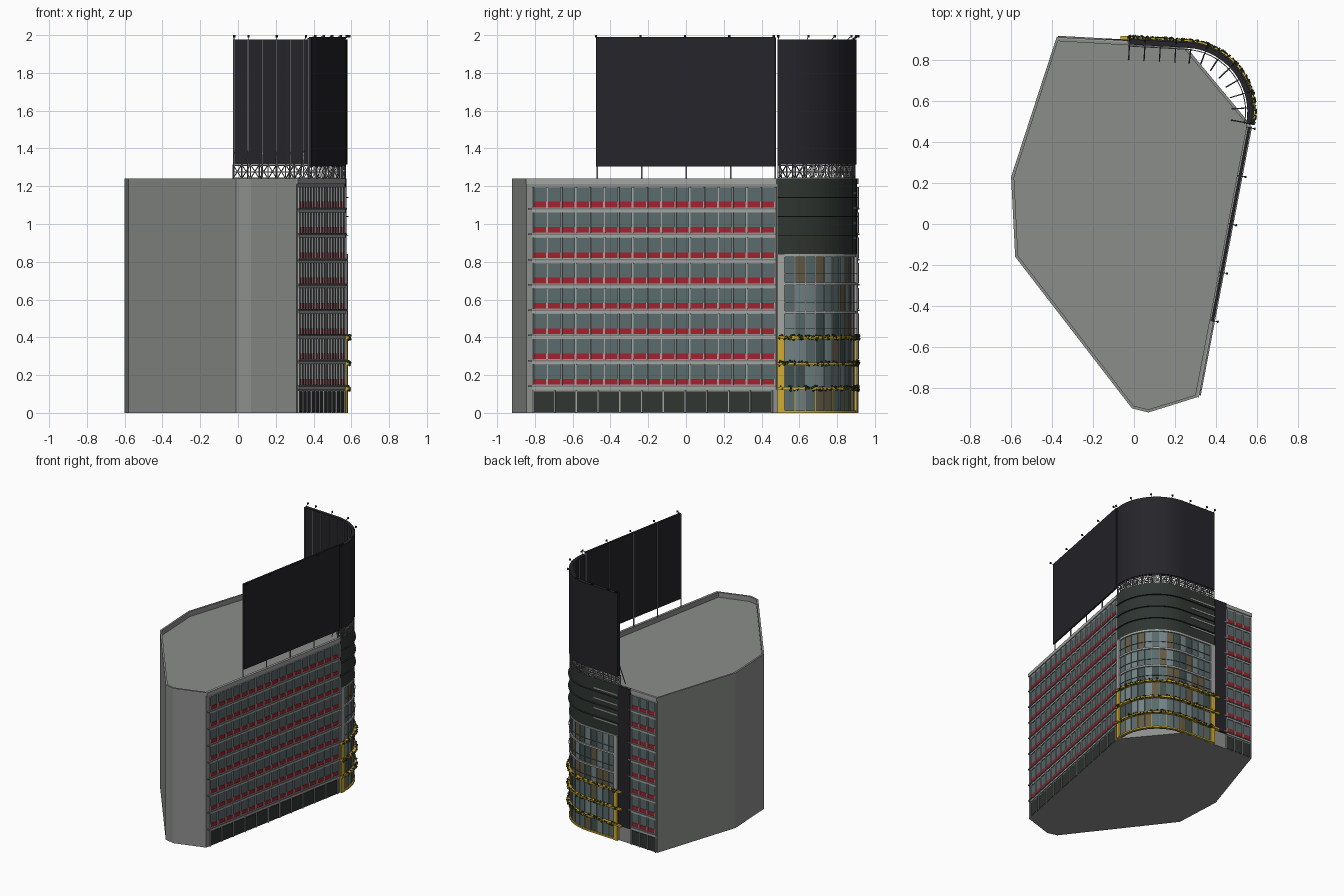
import bpy, bmesh, math, random
from mathutils import Vector

if "Cube" in bpy.data.objects:
    bpy.data.objects.remove(bpy.data.objects["Cube"])

random.seed(4)
parts = {}
COL = {
    "wall": (0.26, 0.27, 0.26), "trim": (0.36, 0.37, 0.36), "red": (0.36, 0.015, 0.025),
    "glass": (0.10, 0.145, 0.15), "glass_pale": (0.17, 0.23, 0.24), "glass_brown": (0.13, 0.105, 0.06),
    "glass_dark": (0.05, 0.08, 0.08), "cladding": (0.028, 0.036, 0.031), "board": (0.018, 0.018, 0.023),
    "yellow": (0.62, 0.40, 0.03), "leaf": (0.035, 0.05, 0.015), "steel": (0.2, 0.2, 0.2)}


def part(name, colour):
    """Collected mesh for one named part."""
    if name not in parts:
        parts[name] = (bmesh.new(), colour)
    return parts[name][0]


# Paths: s (distance along) -> (point, outward normal)
def line(a, b):
    a, b = Vector((*a, 0)), Vector((*b, 0))
    d = (b - a).normalized()
    return lambda s: (a + d * s, Vector((d.y, -d.x, 0)))


CX, CY, R, A0, A1 = 0.24, 0.548, 0.325, math.radians(-10.8), math.radians(86.8)
ARC = R * (A1 - A0)
CLEN = ARC + 0.285


def corner(s):
    ang = min(A0 + s / R, A1)
    n = Vector((math.cos(ang), math.sin(ang), 0))
    p = Vector((CX, CY, 0)) + n * R
    if s > ARC:
        p += Vector((-n.y, n.x, 0)) * (s - ARC)
    return p, n


right = line((0.31, -0.845), (0.565, 0.49))
back = line((-0.03, 0.886), (-0.38, 0.905))


def band(bm, path, s0, s1, z0, z1, d0, d1, n=1):
    """Solid strip following a path between two depths and heights."""
    rings = []
    for i in range(n + 1):
        p, nor = path(s0 + (s1 - s0) * i / n)
        rings.append([bm.verts.new(p + nor * d + Vector((0, 0, z)))
                      for d, z in ((d0, z0), (d1, z0), (d1, z1), (d0, z1))])
    for a, b in zip(rings, rings[1:]):
        for k in range(4):
            bm.faces.new((a[k], b[k], b[(k + 1) % 4], a[(k + 1) % 4]))
    bm.faces.new(rings[0])
    bm.faces.new(rings[-1][::-1])


def at(path, s, d, z):
    p, n = path(s)
    return p + n * d + Vector((0, 0, z))


def beam(bm, a, b, w=0.004):
    """Square bar between two points."""
    d = (b - a).normalized()
    u = d.cross(Vector((0.3, 0.2, 1)) if abs(d.z) < 0.9 else Vector((1, 0.2, 0))).normalized() * w / 2
    v = d.cross(u)
    r = [[bm.verts.new(p + x * u + y * v) for x, y in ((-1, -1), (1, -1), (1, 1), (-1, 1))] for p in (a, b)]
    for k in range(4):
        bm.faces.new((r[0][k], r[0][(k + 1) % 4], r[1][(k + 1) % 4], r[1][k]))
    bm.faces.new(r[0][::-1])
    bm.faces.new(r[1])


# Main block with recessed roof behind a parapet
bm = part("main_block", "wall")
foot = [(-0.38, 0.905), (-0.6, 0.23), (-0.58, -0.16), (-0.01, -0.9), (0.07, -0.92),
        (0.31, -0.845), (0.565, 0.49), (0.25, 0.87)]
base = bm.faces.new([bm.verts.new((x, y, 0)) for x, y in foot])
ext = bmesh.ops.extrude_face_region(bm, geom=[base], use_keep_orig=True)["geom"]
bmesh.ops.translate(bm, vec=(0, 0, 1.24), verts=[v for v in ext if isinstance(v, bmesh.types.BMVert)])
bmesh.ops.recalc_face_normals(bm, faces=bm.faces)
top = max(bm.faces, key=lambda f: f.calc_center_median().z)
bmesh.ops.inset_region(bm, faces=[top], thickness=0.015)
rim = bmesh.ops.extrude_face_region(bm, geom=[top])["geom"]
bmesh.ops.translate(bm, vec=(0, 0, -0.04), verts=[v for v in rim if isinstance(v, bmesh.types.BMVert)])
if top.is_valid:
    bm.faces.remove(top)


# Window facades: glass, red panels, mullions, ledges and shopfront
def facade(tag, path, s0, s1, cols, bays, g1, full):
    w = (s1 - s0) / cols
    for f in range(8):
        z = 0.15 + 0.134 * f
        for c in range(cols):
            a, b = s0 + c * w + 0.005, s0 + (c + 1) * w - 0.005
            band(part(tag + "_windows", "glass"), path, a, b, z + 0.03, z + 0.106, -0.01, 0.002)
            band(part(tag + "_red_panels", "red"), path, a, b, z, z + 0.03, -0.01, 0.004)
        for c in range(cols + 1):
            s = s0 + c * w
            band(part(tag + "_mullions", "trim"), path, s - 0.005, s + 0.005, z - 0.002, z + 0.108, -0.01, 0.01)
        band(part(tag + "_spandrels", "trim"), path, s0 - 0.005, s1 + 0.005, z - 0.026, z - 0.001, -0.01, 0.007)
        band(part(tag + "_ledges", "steel"), path, s0 - 0.025, s1 + 0.005, z - 0.012, z - 0.004, 0, 0.014)
    band(part(tag + "_top_edge", "trim"), path, 0, full, 1.212, 1.24, -0.01, 0.007)
    band(part(tag + "_shopfront", "cladding"), path, s0, g1, 0.004, 0.114, -0.01, 0.003)
    for c in range(bays + 1):
        s = s0 + (g1 - s0) * c / bays
        band(part(tag + "_shop_posts", "trim"), path, s - 0.003, s + 0.003, 0, 0.118, -0.01, 0.009)


facade("side", right, 0.036, 1.342, 17, 11, 1.325, 1.35)
facade("rear", back, 0.115, 0.338, 3, 3, 0.338, 0.35)
band(part("rear_dark_strip", "board"), back, 0.0, 0.108, 0.125, 1.24, -0.01, 0.014)

# Glazed curved corner
levels = [0, 0.13, 0.262, 0.4, 0.54, 0.69, 0.84]
kinds = ["glass", "glass", "glass_pale", "glass_brown", "glass_dark"]
N = 14
g0, g1 = 0.035, CLEN - 0.035
for f, (z0, z1) in enumerate(zip(levels, levels[1:])):
    low = f < 3
    for c in range(N):
        a, b = g0 + (g1 - g0) * c / N, g0 + (g1 - g0) * (c + 1) / N
        k = random.choice(kinds)
        band(part("corner_" + k, k), corner, a, b, z0, z1, -0.01, 0.004, 3)
    for c in range(N + 1):
        s = g0 + (g1 - g0) * c / N
        k = "yellow" if f == 0 and c % 2 else "steel"
        band(part("corner_mullions_" + k, k), corner, s - 0.002, s + 0.002, z0, z1, 0, 0.009)
    if low:
        band(part("planter_ledges", "yellow"), corner, 0, CLEN + 0.04, z1 - 0.008, z1 + 0.006, 0, 0.028, 36)
    else:
        band(part("corner_floor_bands", "trim"), corner, 0, CLEN, z1 - 0.014, z1, 0, 0.014, 36)
        band(part("corner_rails", "steel"), corner, g0, g1, z0 + 0.045, z0 + 0.048, 0.012, 0.016, 36)
band(part("corner_base", "yellow"), corner, 0, CLEN, 0, 0.012, 0, 0.014, 36)
for s in (0, CLEN - 0.035):
    band(part("lower_piers", "yellow"), corner, s, s + 0.035, 0, 0.4, -0.01, 0.018, 3)
    band(part("upper_piers", "trim"), corner, s, s + 0.035, 0.4, 0.84, -0.01, 0.018, 3)

# Foliage along the planters
for z in levels[1:4]:
    for i in range(150):
        p = at(corner, random.uniform(0.01, CLEN), random.uniform(0.016, 0.03), z + random.uniform(-0.012, 0.012))
        q = Vector([random.uniform(-1, 1) for _ in range(3)]).normalized() * 0.012
        beam(part("planter_foliage", "leaf"), p - q / 2, p + q / 2, random.uniform(0.005, 0.01))

# Dark cladding above the glass, with hoops and pale strips
band(part("corner_cladding", "cladding"), corner, 0, CLEN, 0.84, 1.24, -0.01, 0.01, 36)
for z in (0.94, 1.04, 1.14):
    band(part("cladding_hoops", "cladding"), corner, 0, CLEN, z - 0.002, z + 0.002, 0.01, 0.02, 36)
for z in (0.92, 1.0, 1.08, 1.16):
    band(part("pale_strips", "trim"), corner, CLEN - 0.22, CLEN, z, z + 0.01, 0.008, 0.015, 4)

# Truss ring below the curved board
truss = part("corner_truss", "steel")
for d in (0.006, -0.02):
    for z in (1.243, 1.275, 1.31):
        band(truss, corner, 0, CLEN, z - 0.002, z + 0.002, d - 0.002, d + 0.002, 36)
    M = 18
    for i in range(M + 1):
        s = CLEN * i / M
        beam(truss, at(corner, s, d, 1.24), at(corner, s, d, 1.315))
        if i < M:
            t = CLEN * (i + 1) / M
            beam(truss, at(corner, s, d, 1.24), at(corner, t, d, 1.315), 0.003)
            beam(truss, at(corner, t, d, 1.24), at(corner, s, d, 1.315), 0.003)

# Billboards
band(part("curved_billboard", "board"), corner, 0, CLEN, 1.315, 1.978, -0.012, 0.014, 36)
b0, b1 = 0.377, 1.342
band(part("side_billboard", "board"), right, b0, b1, 1.305, 1.99, -0.005, 0.008)


# Rear posts, struts and lamps
def lamp(path, s, z, d):
    bm = part("lamps", "board")
    tip = at(path, s, d, 1.994)
    beam(bm, at(path, s, 0, z), tip, 0.003)
    beam(bm, tip - Vector((0, 0, 0.006)), tip + Vector((0, 0, 0.006)), 0.01)


posts = part("billboard_posts", "steel")
for i in range(5):
    s = b0 + 0.003 + (b1 - b0 - 0.006) * i / 4
    beam(posts, at(right, s, -0.009, 1.2), at(right, s, -0.009, 1.985), 0.007)
    lamp(right, s, 1.985, 0.028)
for i in range(12):
    s = 0.005 + (CLEN - 0.01) * i / 11
    beam(posts, at(corner, s, -0.016, 1.24), at(corner, s, -0.016, 1.975), 0.006)
    beam(posts, at(corner, s, -0.016, 1.39), at(corner, s, -0.085, 1.22), 0.005)
    if i % 2 == 0 or i == 11:
        lamp(corner, s, 1.975, 0.024)

# Turn every collected part into an object
mats = {}
for k, c in COL.items():
    mats[k] = bpy.data.materials.new(k)
    mats[k].diffuse_color = (*c, 1)
for name, (bm, colour) in parts.items():
    bmesh.ops.recalc_face_normals(bm, faces=bm.faces)
    me = bpy.data.meshes.new(name)
    bm.to_mesh(me)
    bm.free()
    me.materials.append(mats[colour])
    bpy.context.collection.objects.link(bpy.data.objects.new(name, me))

for m in bpy.data.materials:
    if m.users and not m.is_grease_pencil:
        m.use_nodes = True
        m.node_tree.nodes["Principled BSDF"].inputs["Base Color"].default_value = m.diffuse_color
